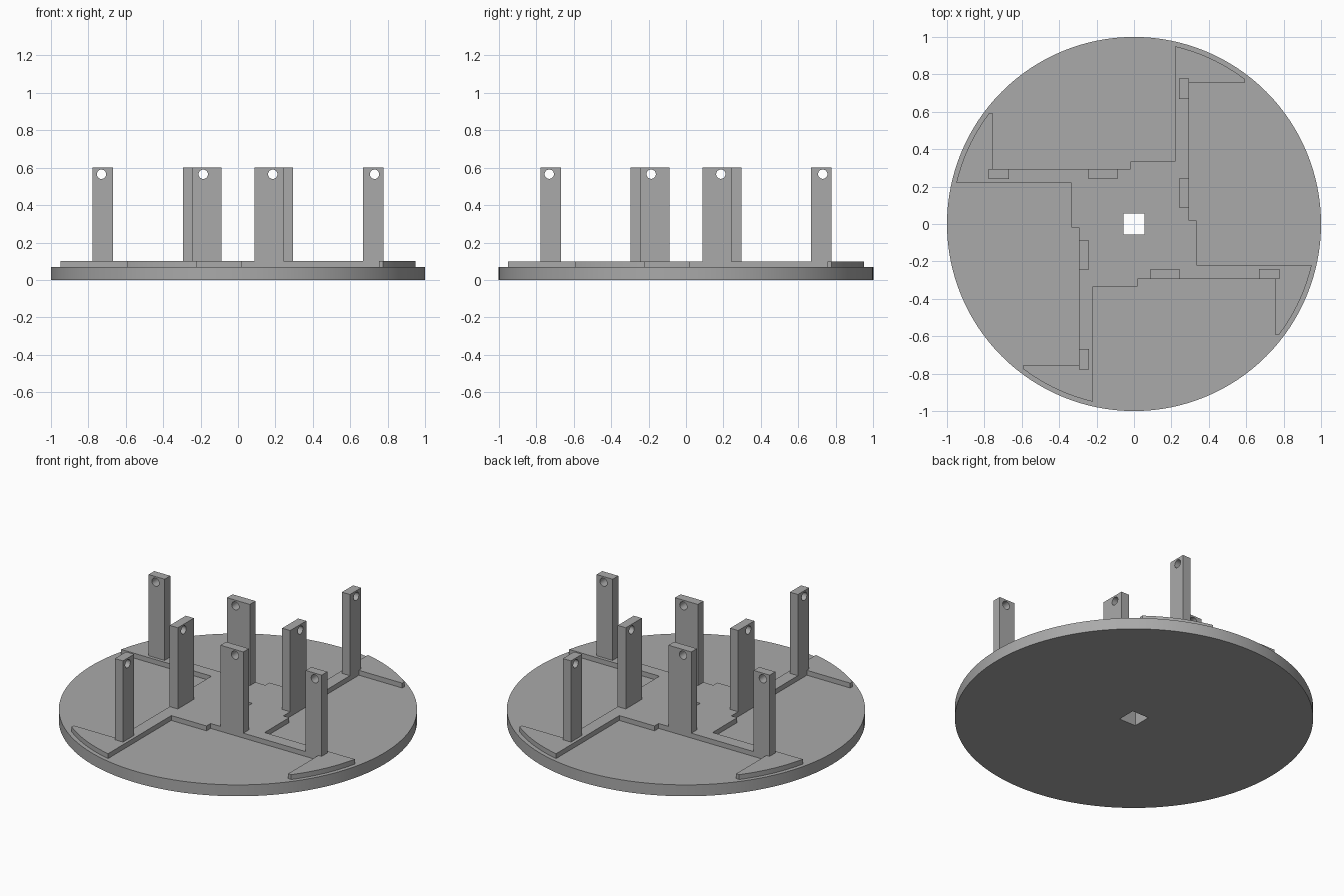
import bpy
import bmesh
from math import sin, cos, pi, atan2, radians
from mathutils import Matrix, Vector

if "Cube" in bpy.data.objects:
    bpy.data.objects.remove(bpy.data.objects["Cube"], do_unlink=True)

grey = bpy.data.materials.new("plain_grey")
grey.use_nodes = True
grey.diffuse_color = (0.4, 0.4, 0.4, 1)
grey.node_tree.nodes["Principled BSDF"].inputs["Base Color"].default_value = (0.4, 0.4, 0.4, 1)


def arc(radius, start, end, steps, centre=(0, 0)):
    return [(centre[0] + radius * cos(start + (end - start) * i / steps),
             centre[1] + radius * sin(start + (end - start) * i / steps))
            for i in range(steps + 1)]


def circle(radius, steps, centre=(0, 0)):
    return arc(radius, 0, 2 * pi, steps, centre)[:-1]


def rectangle(x0, x1, y0, y1):
    return [(x0, y0), (x1, y0), (x1, y1), (x0, y1)]


def slab(name, outlines, depth, matrix):
    """Extrude filled outlines; inner outlines become through holes."""
    curve = bpy.data.curves.new(name + "_profile", "CURVE")
    curve.dimensions = "2D"
    curve.fill_mode = "BOTH"
    curve.extrude = depth / 2
    for outline in outlines:
        spline = curve.splines.new("POLY")
        spline.points.add(len(outline) - 1)
        for point, (x, y) in zip(spline.points, outline):
            point.co = (x, y, 0, 1)
        spline.use_cyclic_u = True
    helper = bpy.data.objects.new(name + "_profile", curve)
    bpy.context.scene.collection.objects.link(helper)
    bpy.context.view_layer.update()
    graph = bpy.context.evaluated_depsgraph_get()
    mesh = bpy.data.meshes.new_from_object(helper.evaluated_get(graph))
    bpy.data.objects.remove(helper, do_unlink=True)
    bpy.data.curves.remove(curve)

    # Weld caps to walls and place the part
    bm = bmesh.new()
    bm.from_mesh(mesh)
    bmesh.ops.remove_doubles(bm, verts=bm.verts, dist=1e-5)
    bm.transform(matrix)
    bmesh.ops.recalc_face_normals(bm, faces=bm.faces)
    bm.to_mesh(mesh)
    bm.free()
    mesh.name = name
    mesh.materials.clear()
    mesh.materials.append(grey)
    part = bpy.data.objects.new(name, mesh)
    bpy.context.scene.collection.objects.link(part)
    bpy.ops.object.select_all(action="DESELECT")
    part.select_set(True)
    bpy.context.view_layer.objects.active = part
    bpy.ops.object.shade_smooth_by_angle(angle=radians(30))
    return part


DISC_TOP, PLATE_TOP, POST_TOP = 0.07, 0.10, 0.60
square_hole = rectangle(-0.057, 0.057, -0.057, 0.057)

# Round base with a square centre hole
slab("base_disc", [circle(1, 128), square_hole], DISC_TOP,
     Matrix.Translation((0, 0, DISC_TOP / 2)))

# Raised pinwheel plate: one arm outline repeated by quarter turns
tip = arc(0.975, atan2(-0.22, 0.95), atan2(-0.59, 0.775), 16)
arm = [(0.295, 0.02), (0.335, 0.02), (0.335, -0.22)] + tip + [(0.755, -0.59), (0.755, -0.295)]
outline = []
for turn in range(4):
    spin = Matrix.Rotation(-turn * pi / 2, 2)
    outline += [tuple(spin @ Vector(p)) for p in arm]
slab("pinwheel_plate", [outline, square_hole], PLATE_TOP - DISC_TOP,
     Matrix.Translation((0, 0, (DISC_TOP + PLATE_TOP) / 2)))

# Upright posts with a pin hole near the top, a wide and a narrow one per arm
upright = Matrix.Translation((0, -0.2675, 0)) @ Matrix.Rotation(pi / 2, 4, "X")
for turn, side in enumerate(("left", "front", "right", "back")):
    spin = Matrix.Rotation(-turn * pi / 2, 4, "Z")
    for kind, x0, x1, pin_x in (("inner", 0.087, 0.243, 0.186), ("outer", 0.668, 0.777, 0.73)):
        slab(f"{side}_{kind}_post",
             [rectangle(x0, x1, PLATE_TOP, POST_TOP), circle(0.025, 24, (pin_x, 0.565))],
             0.055, spin @ upright)
